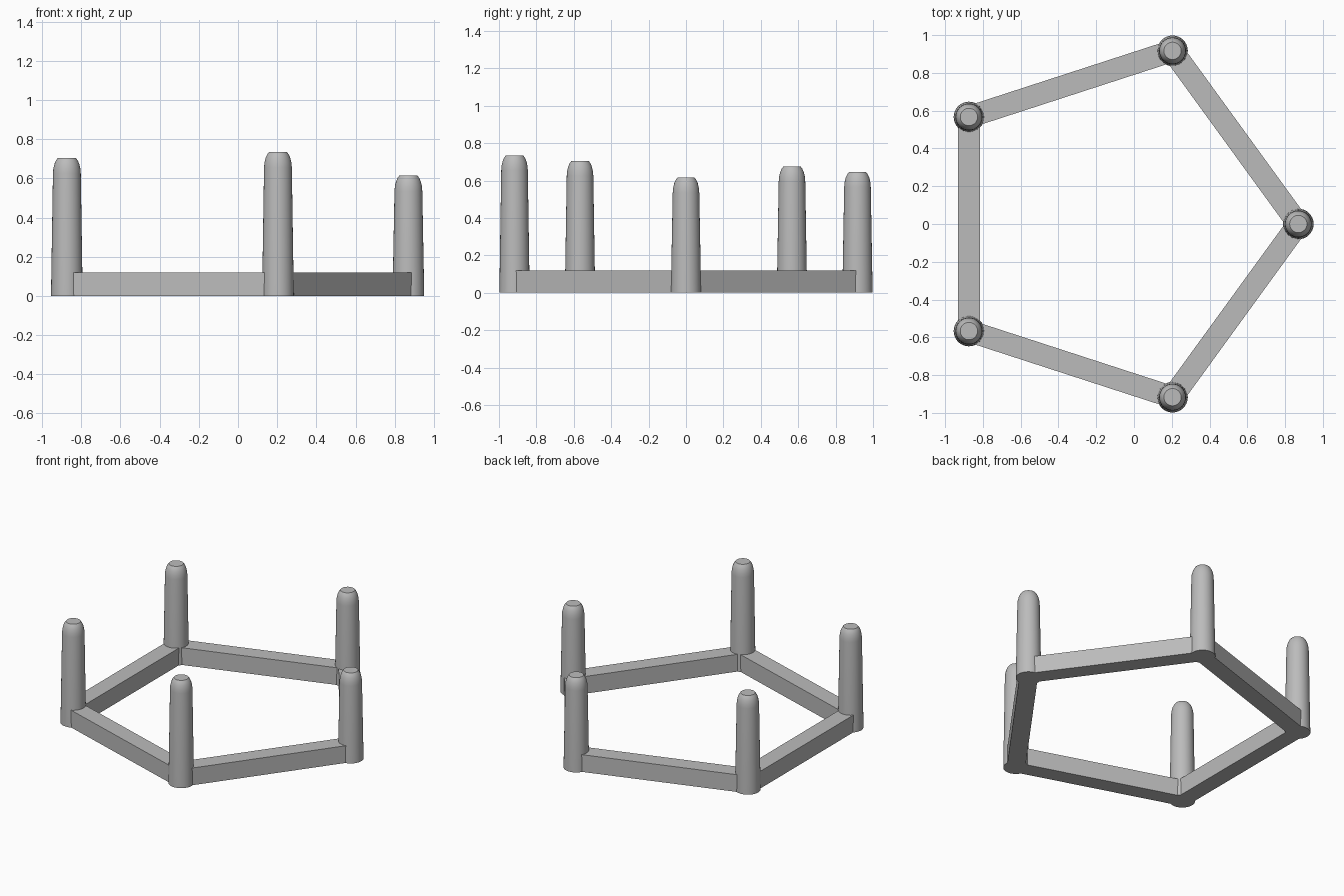
import bpy, bmesh, math
from mathutils import Vector

cube = bpy.data.objects.get("Cube")
if cube:
    bpy.data.objects.remove(cube)

grey = bpy.data.materials.new("grey")
grey.use_nodes = True
colour = (0.5, 0.5, 0.5, 1)
grey.diffuse_color = colour
grey.node_tree.nodes["Principled BSDF"].inputs["Base Color"].default_value = colour

SIDES = 32
RING = 0.964
CENTRE_X = -0.094
BAR_WIDTH, BAR_HEIGHT = 0.116, 0.12


def finish(bm, name, smooth=False):
    bmesh.ops.recalc_face_normals(bm, faces=bm.faces[:])
    mesh = bpy.data.meshes.new(name)
    bm.to_mesh(mesh)
    bm.free()
    mesh.materials.append(grey)
    obj = bpy.data.objects.new(name, mesh)
    bpy.context.collection.objects.link(obj)
    if smooth:
        bpy.ops.object.select_all(action="DESELECT")
        obj.select_set(True)
        bpy.context.view_layer.objects.active = obj
        bpy.ops.object.shade_smooth_by_angle(angle=math.radians(35))
    return obj


def make_post(name, place, height):
    # Tapered shaft with a rounded shoulder and a flat cap
    profile = [(0.081, 0), (0.071, height - 0.08), (0.069, height - 0.055),
               (0.063, height - 0.03), (0.055, height - 0.012), (0.046, height)]
    bm = bmesh.new()
    rings = []
    for r, z in profile:
        rings.append([bm.verts.new((r * math.cos(a), r * math.sin(a), z))
                      for a in (math.tau * i / SIDES for i in range(SIDES))])
    for low, high in zip(rings, rings[1:]):
        for i in range(SIDES):
            j = (i + 1) % SIDES
            bm.faces.new((low[i], low[j], high[j], high[i]))
    bm.faces.new(rings[0][::-1])
    bm.faces.new(rings[-1])
    finish(bm, name, True).location = place


def make_bar(name, start, end):
    # Box laid between two post centres
    span = end - start
    bm = bmesh.new()
    bmesh.ops.create_cube(bm, size=1)
    bmesh.ops.scale(bm, vec=(span.length, BAR_WIDTH, BAR_HEIGHT), verts=bm.verts)
    obj = finish(bm, name)
    obj.location = (start + end) / 2 + Vector((0, 0, BAR_HEIGHT / 2))
    obj.rotation_euler.z = math.atan2(span.y, span.x)


# Pentagon of posts, each taller than the last, joined by bars
corners = [Vector((CENTRE_X + RING * math.cos(a), RING * math.sin(a), 0))
           for a in (math.tau * i / 5 for i in range(5))]
for i, corner in enumerate(corners):
    make_post(f"post_{i + 1}", corner, 0.615 + 0.03 * i)
    make_bar(f"base_bar_{i + 1}", corner, corners[(i + 1) % 5])
